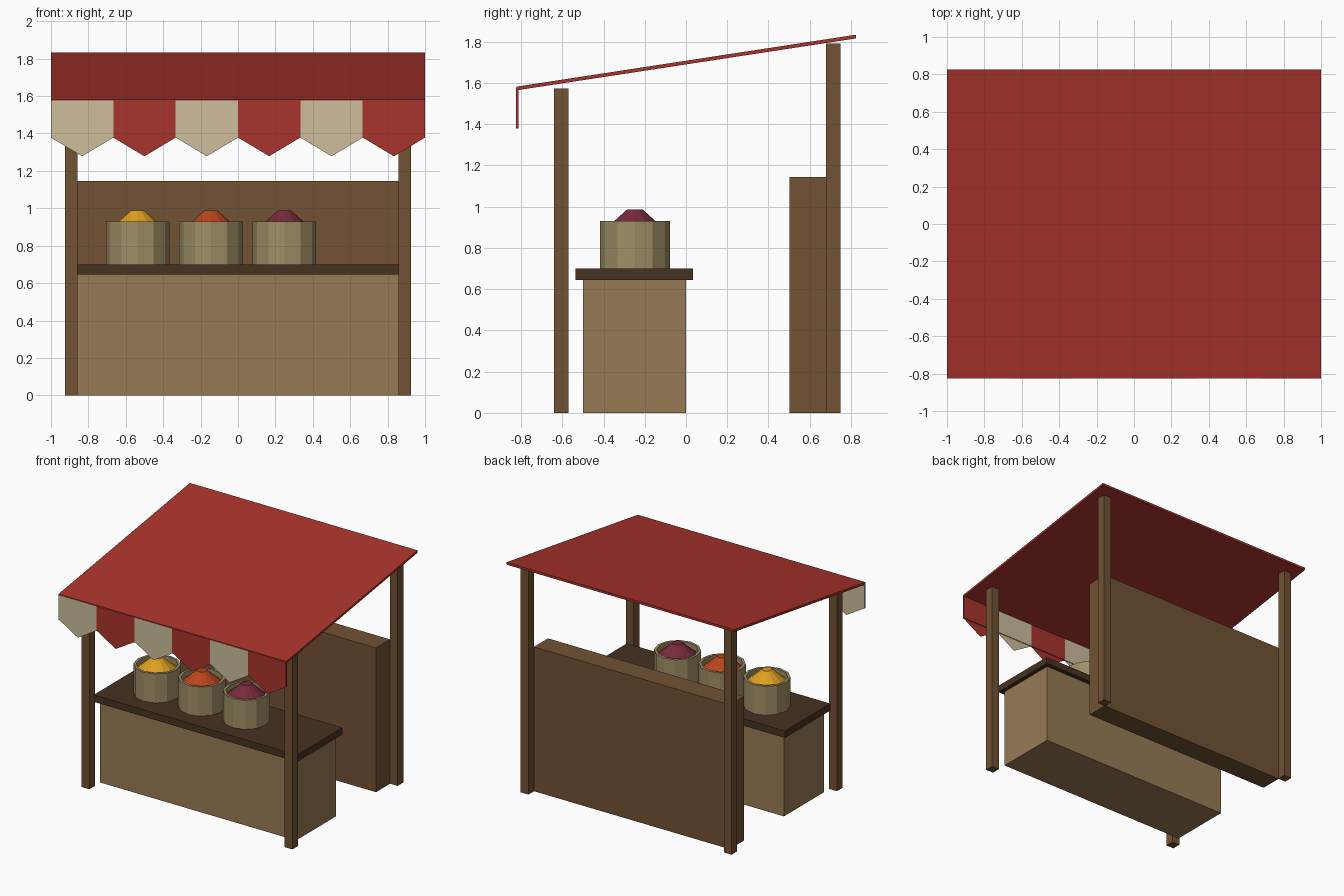
import bpy, bmesh, math

if "Cube" in bpy.data.objects:
    bpy.data.objects.remove(bpy.data.objects["Cube"])


def material(name, rgb):
    m = bpy.data.materials.new(name)
    m.diffuse_color = (*rgb, 1)
    m.use_nodes = True
    m.node_tree.nodes["Principled BSDF"].inputs["Base Color"].default_value = m.diffuse_color
    return m


WOOD = material("post_wood", (0.165, 0.085, 0.034))
PANEL = material("light_wood", (0.31, 0.195, 0.093))
DARK = material("dark_wood", (0.062, 0.032, 0.015))
RED = material("red_cloth", (0.40, 0.033, 0.025))
CREAM = material("cream_cloth", (0.61, 0.515, 0.33))
BASKET = material("basket", (0.35, 0.275, 0.135))
YELLOW = material("yellow_goods", (0.74, 0.35, 0.014))
ORANGE = material("orange_goods", (0.49, 0.06, 0.013))
PURPLE = material("purple_goods", (0.19, 0.023, 0.045))


def add(name, bm, mat):
    bmesh.ops.recalc_face_normals(bm, faces=bm.faces)
    me = bpy.data.meshes.new(name)
    bm.to_mesh(me)
    bm.free()
    me.materials.append(mat)
    ob = bpy.data.objects.new(name, me)
    bpy.context.collection.objects.link(ob)
    return ob


def box(name, x, y, z, mat):
    bm = bmesh.new()
    bmesh.ops.create_cube(bm, size=1)
    for v in bm.verts:
        for i, (lo, hi) in enumerate((x, y, z)):
            v.co[i] = hi if v.co[i] > 0 else lo
    return add(name, bm, mat)


def lathe(name, profile, loc, mat, sides=12):
    # profile of (radius, height) rings, capped at both ends
    bm = bmesh.new()
    rings = [[bm.verts.new((r * math.cos(2 * math.pi * i / sides),
                            r * math.sin(2 * math.pi * i / sides), z))
              for i in range(sides)] for r, z in profile]
    for a, b in zip(rings, rings[1:]):
        for i in range(sides):
            j = (i + 1) % sides
            bm.faces.new((a[i], a[j], b[j], b[i]))
    bm.faces.new(rings[0])
    bm.faces.new(rings[-1])
    ob = add(name, bm, mat)
    ob.location = loc
    return ob


# Posts
for side, s in (("left", -1), ("right", 1)):
    x = sorted((s * 0.858, s * 0.926))
    box(f"front_post_{side}", x, (-0.64, -0.57), (0, 1.573), WOOD)
    box(f"back_post_{side}", x, (0.68, 0.75), (0, 1.792), WOOD)

# Counter and back shelf
box("counter_base", (-0.86, 0.86), (-0.5, 0), (0, 0.645), PANEL)
box("counter_top", (-0.893, 0.893), (-0.535, 0.035), (0.645, 0.70), DARK)
box("back_shelf", (-0.86, 0.86), (0.503, 0.68), (0, 1.145), WOOD)

# Sloping canopy
canopy = box("canopy", (-1, 1), (-0.823, 0.825), (1.564, 1.582), RED)
for v in canopy.data.vertices:
    if v.co.y > 0:
        v.co.z += 0.252

# Scalloped valance: a thin strip and a flat pointed tip per panel
W = 2 / 6
for i in range(6):
    mat = RED if i % 2 else CREAM
    x = -1 + i * W
    box(f"valance_panel_{i + 1}", (x, x + W), (-0.825, -0.812), (1.378, 1.575), mat)
    bm = bmesh.new()
    bm.faces.new([bm.verts.new(p) for p in (
        (x, -0.819, 1.378), (x + W / 2, -0.819, 1.278), (x + W, -0.819, 1.378))])
    add(f"valance_tip_{i + 1}", bm, mat)

# Baskets with heaped goods
for i, mat in enumerate((YELLOW, ORANGE, PURPLE)):
    loc = (-0.537 + i * 0.3925, -0.248, 0.70)
    lathe(f"basket_{i + 1}", [(0.17, 0), (0.17, 0.23), (0.15, 0.23), (0.15, 0.18)],
          loc, BASKET)
    lathe(f"goods_{i + 1}", [(0.15, 0.185), (0.037, 0.287)], loc, mat)
